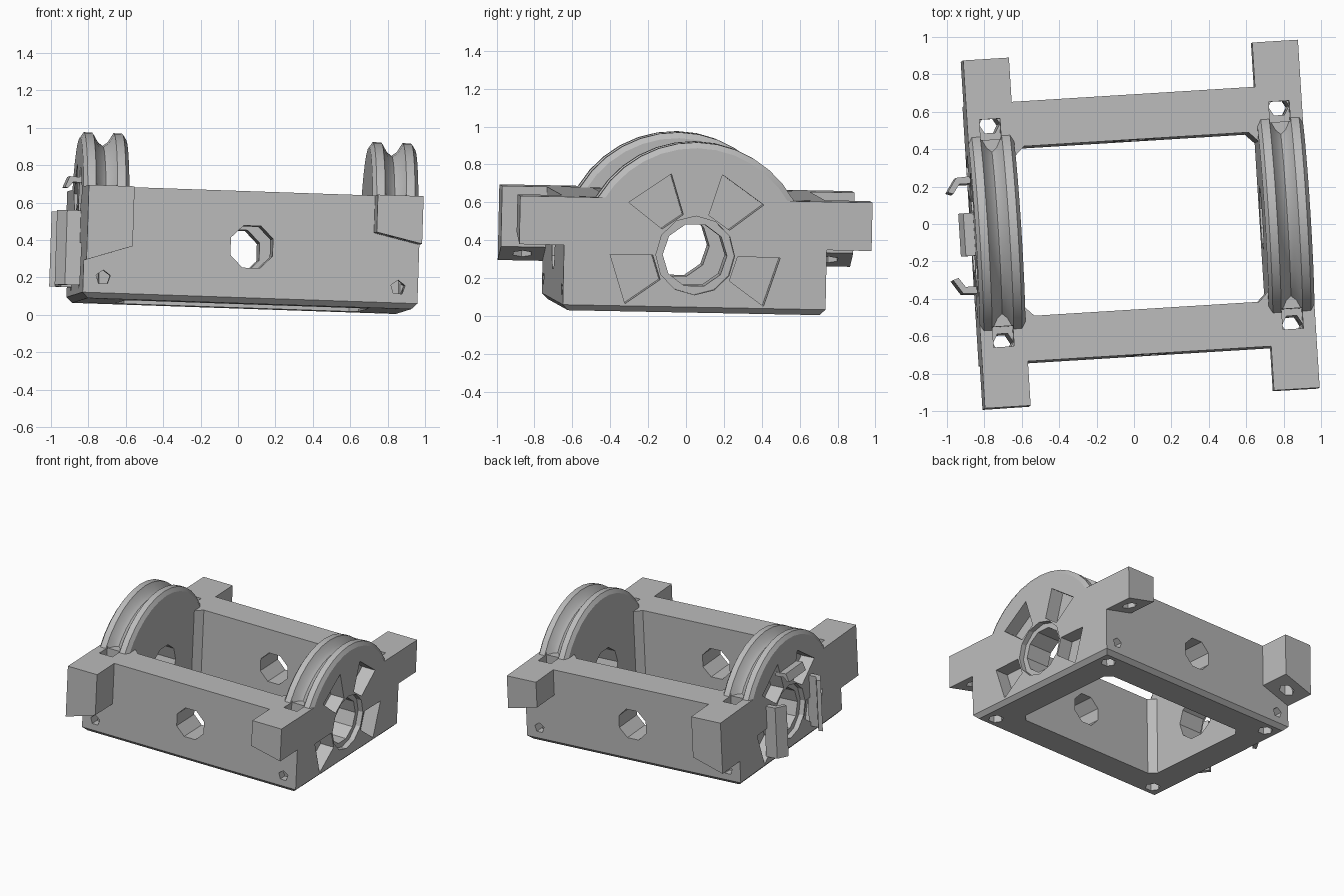
import bpy, bmesh
from math import cos, sin, pi, radians
from mathutils import Vector, Matrix

cube = bpy.data.objects.get("Cube")
if cube:
    bpy.data.objects.remove(cube, do_unlink=True)

grey = bpy.data.materials.new("light grey")
grey.use_nodes = True
grey.diffuse_color = (0.5, 0.5, 0.5, 1)
grey.node_tree.nodes["Principled BSDF"].inputs["Base Color"].default_value = (0.5, 0.5, 0.5, 1)

# Main dimensions
W, IN, D, DI, TAB, H = 0.897, 0.652, 0.695, 0.454, 0.932, 0.6
HUB, MID = 0.303, 0.775


def finish(bm, name):
    bmesh.ops.recalc_face_normals(bm, faces=bm.faces)
    mesh = bpy.data.meshes.new(name)
    bm.to_mesh(mesh)
    bm.free()
    mesh.materials.append(grey)
    ob = bpy.data.objects.new(name, mesh)
    bpy.context.collection.objects.link(ob)
    return ob


def prism(name, pts, axis, a, b):
    """Extrude a 2D outline along an axis from a to b."""
    place = {"x": lambda p, t: (t, p[0], p[1]),
             "y": lambda p, t: (p[0], t, p[1]),
             "z": lambda p, t: (p[0], p[1], t)}[axis]
    bm = bmesh.new()
    face = bm.faces.new([bm.verts.new(place(p, a)) for p in pts])
    ext = bmesh.ops.extrude_face_region(bm, geom=[face])["geom"]
    move = Vector(place((0, 0), b)) - Vector(place((0, 0), a))
    bmesh.ops.translate(bm, vec=move, verts=[g for g in ext if isinstance(g, bmesh.types.BMVert)])
    return finish(bm, name)


def box(name, x0, x1, y0, y1, z0, z1):
    return prism(name, [(x0, y0), (x1, y0), (x1, y1), (x0, y1)], "z", z0, z1)


def ring(u, v, r, n, turn=0.0):
    return [(u + r * cos(turn + 2 * pi * i / n), v + r * sin(turn + 2 * pi * i / n)) for i in range(n)]


def combine(target, other, operation):
    mod = target.modifiers.new("combine", "BOOLEAN")
    mod.object, mod.operation, mod.solver = other, operation, "EXACT"
    bpy.context.view_layer.objects.active = target
    bpy.ops.object.modifier_apply(modifier=mod.name)
    bpy.data.objects.remove(other, do_unlink=True)


def half_pulley(side):
    """Grooved half wheel that rises above a side wall."""
    r = 0.597
    section = [(0, 0), (0, r - 0.03), (0.02, r), (0.065, r), (0.095, r - 0.05), (0.122, r - 0.07)]
    width = W - IN
    section += [(width - x, q) for x, q in reversed(section[:-1])]
    bm = bmesh.new()
    vs = [bm.verts.new((side * (IN + x), 0, HUB + q)) for x, q in section]
    es = [bm.edges.new(pair) for pair in zip(vs, vs[1:])]
    bmesh.ops.spin(bm, geom=vs + es, cent=(0, 0, HUB), axis=(1, 0, 0), angle=2 * pi, steps=36)
    bmesh.ops.remove_doubles(bm, verts=bm.verts, dist=0.0005)
    cut = bmesh.ops.bisect_plane(bm, geom=bm.verts[:] + bm.edges[:] + bm.faces[:],
                                 plane_co=(0, 0, 0.36), plane_no=(0, 0, 1), clear_inner=True)
    rim = [e for e in cut["geom_cut"] if isinstance(e, bmesh.types.BMEdge)]
    bmesh.ops.holes_fill(bm, edges=rim)
    return finish(bm, "pulley")


# Rectangular frame with chamfered underside and opening
frame = box("frame", -W, W, -D, D, 0, H)
bm = bmesh.new()
bm.from_mesh(frame.data)
low = [e for e in bm.edges if all(v.co.z < 0.01 for v in e.verts)]
bmesh.ops.bevel(bm, geom=low, offset=0.03, segments=1, affect="EDGES")
bm.to_mesh(frame.data)
bm.free()
c = 0.05
opening = [(IN - c, -DI), (IN, c - DI), (IN, DI - c), (IN - c, DI),
           (c - IN, DI), (-IN, DI - c), (-IN, c - DI), (c - IN, -DI)]
combine(frame, prism("opening", opening, "z", -0.1, H + 0.1), "DIFFERENCE")

# Corner tabs with sloping undersides, and pulleys
for side in (-1, 1):
    outer, inner = (0.345, 0.4) if side > 0 else (0.2, 0.28)
    outline = [(side * W, outer), (side * IN, inner), (side * IN, H), (side * W, H)]
    for end in (-1, 1):
        combine(frame, prism("tab", outline, "y", end * (D - 0.02), end * TAB), "UNION")
    combine(frame, half_pulley(side), "UNION")

# Holes through the two beams
combine(frame, prism("beam_hole", ring(0, HUB, 0.122, 8, pi / 8), "y", -1, 1), "DIFFERENCE")

for side in (-1, 1):
    # Hub hole, shallow seat and four wedge pockets in each wall
    combine(frame, prism("hub_hole", ring(0, HUB, 0.17, 10), "x", side * 0.5, side), "DIFFERENCE")
    combine(frame, prism("hub_seat", ring(0, HUB, 0.208, 12), "x", side * (W - 0.04), side), "DIFFERENCE")
    for angle in (-18, 55, 125, 198):
        a, b = radians(angle - 17.5), radians(angle + 17.5)
        wedge = [(r * cos(t), HUB + r * sin(t)) for r, t in ((0.225, a), (0.45, a), (0.45, b), (0.225, b))]
        combine(frame, prism("pocket", wedge, "x", side * (W - 0.11), side), "DIFFERENCE")
    # Cord slots, cord holes, screw holes and tab sockets
    x = side * MID
    for end in (-1, 1):
        y0, y1 = sorted((end * 0.5, end * 0.61))
        cutters = [
            box("slot", x - 0.055, x + 0.055, y0, y1, 0.5, 0.75),
            prism("cord_hole", ring(x, end * 0.585, 0.055, 6), "z", -0.1, 0.56),
            prism("screw_hole", ring(side * 0.79, 0.112, 0.04, 5, pi / 2), "y", end * 0.55, end * 0.8),
            prism("tab_socket", ring(x, end * 0.81, 0.055, 6), "z", 0.1, 0.44 if side > 0 else 0.33)]
        for cutter in cutters:
            combine(frame, cutter, "DIFFERENCE")
parts = [frame]

# Hooked clips on the right wall
for end, name in ((-1, "front_clip"), (1, "back_clip")):
    hook = [(-0.88, 0.315), (-0.97, 0.31), (-1.02, 0.235), (-0.99, 0.225), (-0.955, 0.275), (-0.88, 0.275)]
    parts.append(prism(name, [(x, end * y) for x, y in hook], "z", 0.075, 0.475))
lip = [(-0.86, 0.655), (-0.95, 0.66), (-0.975, 0.6), (-0.955, 0.6), (-0.93, 0.63), (-0.86, 0.625)]
parts.append(prism("top_clip", lip, "y", -0.115, 0.115))

# Slight turn and tilt of the whole piece
up = Vector((0.033, 0.0215, 1)).normalized()
yaw = Vector((cos(0.0625), sin(0.0625), 0))
right = (yaw - up * yaw.dot(up)).normalized()
back = up.cross(right)
pose = Matrix.Translation((0.02, -0.013, 0.047)) @ Matrix((right, back, up)).transposed().to_4x4()
bpy.ops.object.select_all(action="DESELECT")
for ob in parts:
    ob.matrix_world = pose
    ob.select_set(True)
bpy.context.view_layer.objects.active = frame
bpy.ops.object.shade_smooth_by_angle(angle=radians(28))
